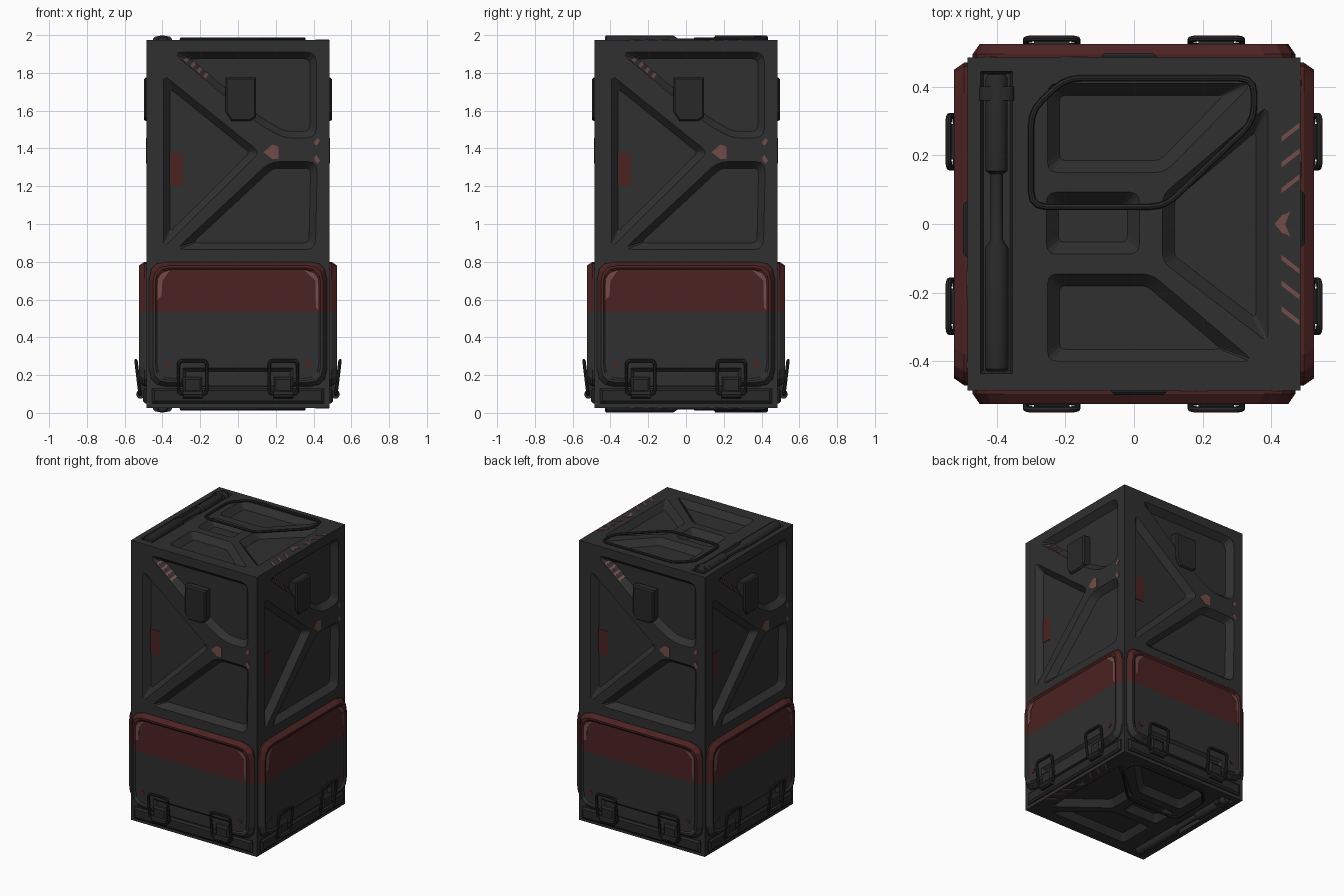
import bpy, bmesh, math
from mathutils import Vector, Matrix

if "Cube" in bpy.data.objects:
    bpy.data.objects.remove(bpy.data.objects["Cube"])


def material(name, r, g, b):
    m = bpy.data.materials.new(name)
    m.diffuse_color = (r, g, b, 1)
    m.use_nodes = True
    m.node_tree.nodes["Principled BSDF"].inputs["Base Color"].default_value = m.diffuse_color
    return m


GRAY = material("charcoal_gray", .029, .029, .029)
DARK = material("dark_gray", .021, .021, .021)
RED = material("dark_red", .070, .016, .016)
PINK = material("worn_pink", .17, .073, .066)
HALF, TOP = .485, .973          # body half width, half height (about z = 1)


# Mappings from (across, up, outward) to world space
def side(k):
    rot = Matrix.Rotation(k * math.pi / 2, 3, 'Z')
    return lambda u, v, o: rot @ Vector((u, -o, v))


def cap(s):
    return lambda u, v, o: Vector((u, v, 1 + s * o))


SIDES = [side(k) for k in range(4)]
CAPS = [cap(1), cap(-1)]


# Outline helpers (counter-clockwise 2D points)
def inset(pts, d):
    out, n = [], len(pts)
    for i in range(n):
        p, a, b = (Vector(pts[j % n]) for j in (i, i - 1, i + 1))
        e, f = (p - a).normalized(), (b - p).normalized()
        n1, n2 = Vector((-e.y, e.x)), Vector((-f.y, f.x))
        out.append(p + (n1 + n2) * (d / (1 + n1.dot(n2))))
    return out


def rounded(pts, t, seg=3):
    out, n = [], len(pts)
    for i in range(n):
        p, a, b = (Vector(pts[j % n]) for j in (i, i - 1, i + 1))
        s, e = p + (a - p).normalized() * t, p + (b - p).normalized() * t
        for k in range(seg + 1):
            w = k / seg
            out.append(s * (1 - w) ** 2 + p * 2 * w * (1 - w) + e * w * w)
    return out


def rect(x0, x1, y0, y1):
    return [(x0, y0), (x1, y0), (x1, y1), (x0, y1)]


def circle(cx, cy, r, n=16):
    return [(cx + r * math.cos(2 * math.pi * i / n), cy + r * math.sin(2 * math.pi * i / n)) for i in range(n)]


def loft(bm, M, loops, cyclic=False):
    rings = [[bm.verts.new(M(*p)) for p in loop] for loop in loops]
    n = len(rings[0])
    for a, b in zip(rings, rings[1:] + (rings[:1] if cyclic else [])):
        for i in range(n):
            bm.faces.new((a[i], a[(i + 1) % n], b[(i + 1) % n], b[i]))
    if not cyclic:
        bm.faces.new(rings[0][::-1])
        bm.faces.new(rings[-1])


def layers(bm, M, *stack):
    """Stack of (outline, outward height)."""
    loft(bm, M, [[(p[0], p[1], o) for p in outline] for outline, o in stack])


def tube(bm, M, path, o, r, tilt=0, v0=0, n=8):
    loops = []
    for k in range(n):
        a = 2 * math.pi * k / n
        loops.append([(p.x, p.y, o + r * math.sin(a) + tilt * (p.y - v0)) for p in inset(path, r * math.cos(a))])
    loft(bm, M, loops, True)


def finish(bm, name, *mats):
    bmesh.ops.recalc_face_normals(bm, faces=bm.faces[:])
    me = bpy.data.meshes.new(name)
    bm.to_mesh(me)
    bm.free()
    ob = bpy.data.objects.new(name, me)
    bpy.context.collection.objects.link(ob)
    for m in mats:
        me.materials.append(m)
    return ob


def select(ob):
    bpy.ops.object.select_all(action='DESELECT')
    ob.select_set(True)
    bpy.context.view_layer.objects.active = ob


def smooth(ob):
    select(ob)
    bpy.ops.object.shade_smooth_by_angle(angle=math.radians(35))


def cut(ob, cutter):
    mod = ob.modifiers.new("cut", 'BOOLEAN')
    mod.operation, mod.solver, mod.object = 'DIFFERENCE', 'EXACT', cutter
    select(ob)
    bpy.ops.object.modifier_apply(modifier="cut")
    bpy.data.objects.remove(cutter)


def recess(bm, M, pts, face, t, depth=.042, d=.035):
    o = rounded(pts, t)
    layers(bm, M, (o, face + .02), (o, face), (rounded(inset(pts, d), t * .6), face - depth))


# Body with sloped recesses on every face
side_recesses = [
    ([(-.395, 1.79), (-.395, .875), (.115, 1.38)], .035),
    ([(-.35, 1.91), (.10, 1.535), (.24, 1.455), (.415, 1.455), (.415, 1.91)], .055),
    ([(-.33, .865), (.41, .865), (.42, 1.33), (.17, 1.33)], .05)]
cap_recesses = [
    ([(-.252, .15), (.09, .15), (.345, .41), (-.252, .41)], .03),
    ([(-.255, -.088), (.016, -.088), (.016, .093), (-.255, .093)], .03),
    ([(-.252, -.40), (.35, -.40), (.05, -.145), (-.252, -.145)], .03),
    ([(.083, -.11), (.39, -.345), (.39, .345), (.083, .085)], .025)]
bm = bmesh.new()
layers(bm, CAPS[0], (rect(-HALF, HALF, -HALF, HALF), -TOP), (rect(-HALF, HALF, -HALF, HALF), TOP))
body = finish(bm, "crate_body", GRAY)
bm = bmesh.new()
for M in SIDES:
    for pts, t in side_recesses:
        recess(bm, M, pts, HALF, t)
for M in CAPS:
    for pts, t in cap_recesses:
        recess(bm, M, pts, TOP, t)
    g = rect(-.447, -.354, -.435, .445)
    layers(bm, M, (g, TOP + .02), (g, TOP), (inset(g, .008), TOP - .045))
cut(body, finish(bm, "recess_cutter", GRAY))

# Lower padded panels, red above z = 0.535
bm = bmesh.new()
base = rect(-.47, .47, .14, .80)
for M in SIDES:
    layers(bm, M, (rounded(base, .09), .475), (rounded(base, .09), .495),
           (rounded(inset(base, .02), .085), .524), (rounded(inset(base, .032), .08), .524),
           (rounded(inset(base, .042), .075), .516))
bmesh.ops.bisect_plane(bm, geom=bm.verts[:] + bm.edges[:] + bm.faces[:], plane_co=(0, 0, .535), plane_no=(0, 0, 1))
for f in bm.faces:
    f.material_index = 1 if f.calc_center_median().z > .535 else 0
panels = finish(bm, "lower_panels", GRAY, RED)
bm = bmesh.new()
slot = [(-.30, .10), (.30, .10), (.30, .245), (-.30, .245)]
for M in SIDES:
    layers(bm, M, (slot, .56), (slot, .526), (inset(slot, .025), .497))
cut(panels, finish(bm, "slot_cutter", GRAY))

# Bottom trim bars
bm = bmesh.new()
for M in SIDES:
    b = rect(-.455, .455, .05, .13)
    layers(bm, M, (b, .475), (b, .492), (inset(b, .012), .502))
finish(bm, "bottom_trim", DARK)

# Latches: wire loop, hinge roll and backing plate
bm = bmesh.new()
for M in SIDES:
    for c in (-.24, .24):
        tube(bm, M, rounded(rect(c - .075, c + .075, .10, .277), .025), .519, .009, .12, .10)
        roll = lambda o, v, u, M=M: M(u, v, o)
        layers(bm, roll, (circle(.515, .098, .024, 10), c - .052), (circle(.515, .098, .024, 10), c + .052))
        p = rect(c - .05, c + .05, .10, .19)
        layers(bm, M, (p, .485), (p, .515), (inset(p, .012), .525))
smooth(finish(bm, "latches", DARK))

# Upper clip blocks
bm = bmesh.new()
for M in SIDES:
    c = [(-.065, 1.59), (-.035, 1.545), (.065, 1.545), (.095, 1.565), (.095, 1.775), (-.065, 1.775)]
    layers(bm, M, (c, .435), (c, .489), (inset(c, .008), .498))
finish(bm, "clip_blocks", DARK)

# Rods in the grooves and wire handles, top and bottom
rod, handle = bmesh.new(), bmesh.new()
for s, M in zip((1, -1), CAPS):
    along = lambda x, o, y, M=M: M(x, y, o)
    prof = [(-.43, .026), (-.422, .034), (-.07, .034), (-.045, .018), (.145, .018), (.155, .032), (.425, .032), (.435, .025)]
    layers(rod, along, *[(circle(-.40, .965, r), y) for y, r in prof])
    collar = rect(-.452, -.348, .925, .995)
    layers(rod, along, (rounded(collar, .03), .36), (rounded(collar, .03), .40))
    loop = [(-.30, .05), (.09, .05), (.35, .30), (.35, .425), (-.20, .425), (-.30, .33)]
    tube(handle, M, rounded(loop, .045), TOP + .006, .009)
smooth(finish(rod, "groove_rods", DARK))
smooth(finish(handle, "wire_handles", DARK))

# Red marks: label in the triangle recess, spots on the lower panel
bm = bmesh.new()
for M in SIDES:
    r = rect(-.365, -.29, 1.205, 1.375)
    layers(bm, M, (r, .44), (r, .446))
    for c in (-.375, .375):
        r = circle(c, .255, .018, 6)
        layers(bm, M, (r, .513), (r, .519))
finish(bm, "red_marks", RED)

# Worn pink marks
bm = bmesh.new()
n = Vector((.375, .45)).normalized()
for M in SIDES:
    marks = [[(.135, 1.38), (.18, 1.345), (.215, 1.345), (.215, 1.41), (.18, 1.42)],
             [(.40, 1.43), (.415, 1.415), (.435, 1.44), (.42, 1.455)],
             [(.40, 1.345), (.42, 1.32), (.435, 1.335), (.415, 1.365)]]
    for m in marks:
        layers(bm, M, (m, HALF - .003), (m, HALF + .003))
    for m in ([(-.425, .60), (-.405, .62), (-.40, .70), (-.36, .755), (-.40, .74), (-.425, .71)],
              [(.425, .545), (.425, .71), (.40, .74), (.35, .755), (.41, .70), (.412, .56)]):
        layers(bm, M, (m, .513), (m, .519))
    # dashes on the sloped diagonal wall
    for i in range(4):
        quad = []
        for w, d in ((0, .002), (.03, .002), (.03, .033), (0, .033)):
            t = .13 + .075 * i + w
            quad.append(Vector((-.35 + .45 * t + n.x * d, 1.91 - .375 * t + n.y * d, HALF - d * 1.2)))
        lift = Vector((n.x, n.y, .83)) * .003
        loft(bm, M, [[p - lift for p in quad], [p + lift for p in quad]])
for M in CAPS:
    arrow = [(.41, 0), (.43, -.025), (.455, -.035), (.44, 0), (.455, .035), (.43, .025)]
    layers(bm, M, (arrow, TOP - .003), (arrow, TOP + .003))
    for y in (.09, .165, .24):
        for s in (1, -1):
            d = [(.43, s * y), (.482, s * (y + .04)), (.482, s * (y + .055)), (.43, s * (y + .015))]
            layers(bm, M, (d, TOP - .003), (d, TOP + .003))
finish(bm, "worn_marks", PINK)
